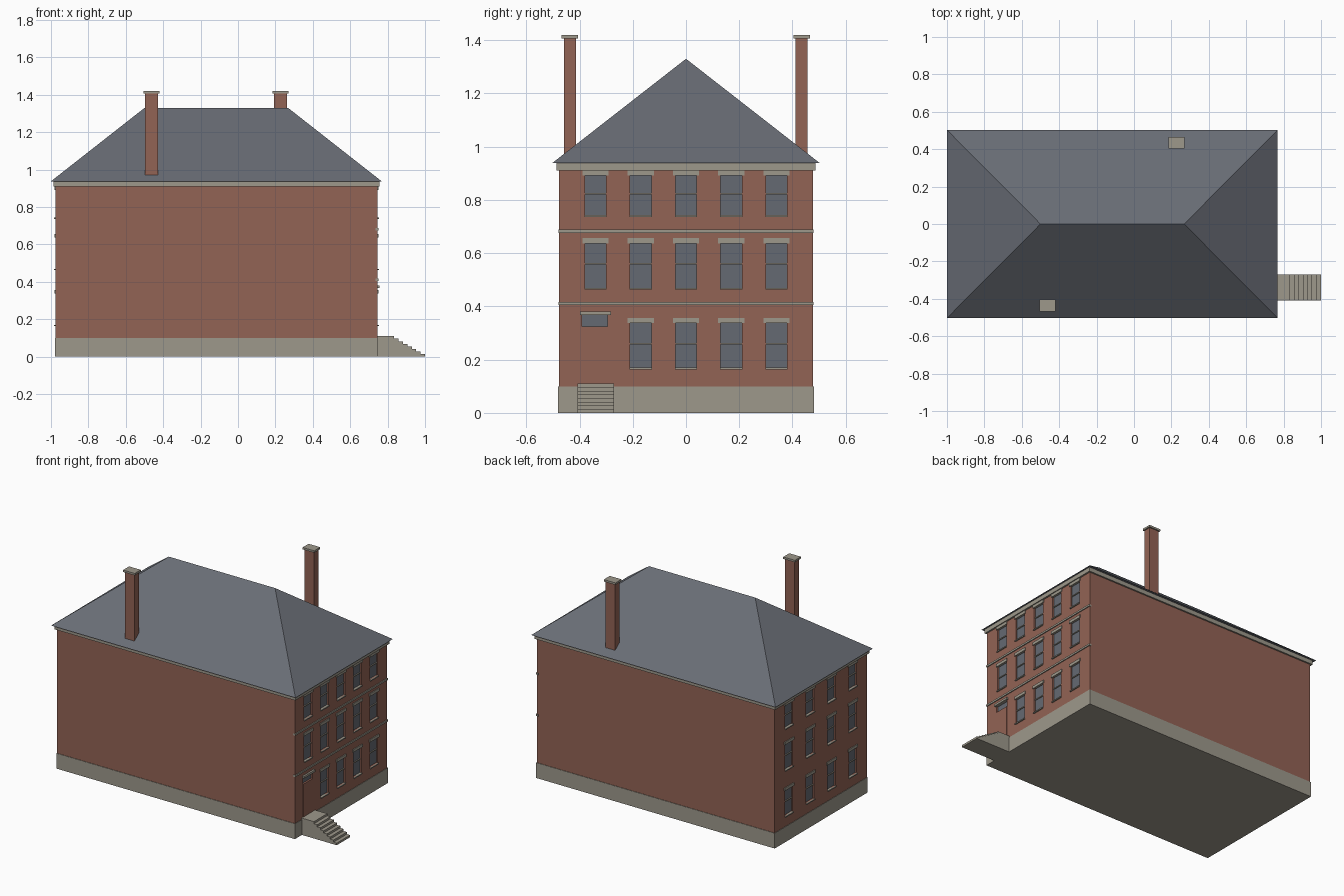
import bpy
import bmesh
from mathutils import Matrix, Vector

cube = bpy.data.objects.get("Cube")
if cube:
    bpy.data.objects.remove(cube, do_unlink=True)


def material(name, rgb):
    mat = bpy.data.materials.new(name)
    mat.use_nodes = True
    color = (*rgb, 1.0)
    mat.diffuse_color = color
    bsdf = mat.node_tree.nodes["Principled BSDF"]
    bsdf.inputs["Base Color"].default_value = color
    bsdf.inputs["Roughness"].default_value = 0.9
    return mat


BRICK = material("brick", (0.29, 0.125, 0.09))
STONE = material("stone", (0.34, 0.315, 0.26))
SLATE = material("slate", (0.14, 0.152, 0.178))
GLASS = material("window glass", (0.128, 0.143, 0.17))


def finish(name, bm, *mats):
    bmesh.ops.recalc_face_normals(bm, faces=bm.faces)
    mesh = bpy.data.meshes.new(name)
    bm.to_mesh(mesh)
    bm.free()
    for mat in mats:
        mesh.materials.append(mat)
    obj = bpy.data.objects.new(name, mesh)
    bpy.context.scene.collection.objects.link(obj)
    return obj


def boxes(name, mat, spans):
    """One object made of boxes, each given as (x span, y span, z span)."""
    bm = bmesh.new()
    for span in spans:
        lo, hi = (Vector(c) for c in zip(*span))
        place = Matrix.Translation((lo + hi) / 2) @ Matrix.Diagonal((*(hi - lo), 1))
        bmesh.ops.create_cube(bm, size=1, matrix=place)
    return finish(name, bm, mat)


def around(center, half):
    return (center - half, center + half)


# Main dimensions
LEFT, RIGHT, SIDE = -0.975, 0.745, 0.477
EAVE, RIDGE = 0.938, 1.33
RECESS = 0.01
ROWS = [(0.17, 0.337), (0.47, 0.637), (0.743, 0.892)]
ENTRY_Y = -0.34
FACADES = {
    "front": (RIGHT, 1, [-0.34, -0.17, 0, 0.17, 0.34]),
    "rear": (LEFT, -1, [-0.33, -0.11, 0.11, 0.33]),
}

# Window trim on both facades, and the openings to be cut
openings = []
for label, (wall_x, out, columns) in FACADES.items():
    def depth(inner, outer):
        return tuple(sorted((wall_x + out * inner, wall_x + out * outer)))

    lintels, sills, bars = [], [], []
    for row, (low, high) in enumerate(ROWS):
        for y in columns:
            if out > 0 and row == 0 and y == ENTRY_Y:
                continue
            openings.append((depth(-RECESS, 0.05), around(y, 0.04), (low, high)))
            lintels.append((depth(-0.012, 0.005), around(y, 0.049), (high, high + 0.019)))
            sills.append((depth(-0.012, 0.008), around(y, 0.042), (low - 0.007, low)))
            bars.append((depth(-0.012, -0.004), around(y, 0.04),
                         around((low + high) / 2 + 0.006, 0.003)))
    boxes(label + "_window_lintels", STONE, lintels)
    boxes(label + "_window_sills", STONE, sills)
    boxes(label + "_window_bars", STONE, bars)

# Entrance: transom light, hood and door leaf
openings.append(((RIGHT - RECESS, RIGHT + 0.05), around(-0.342, 0.048), (0.325, 0.367)))
boxes("entrance_hood", STONE, [((RIGHT - 0.01, RIGHT + 0.012), (-0.398, -0.282), (0.367, 0.381))])
boxes("entrance_door", BRICK, [((RIGHT - 0.01, RIGHT + 0.002), (-0.39, -0.294), (0.11, 0.325))])

# Brick walls with recessed panes
walls = boxes("walls", BRICK, [((LEFT, RIGHT), (-SIDE, SIDE), (0.09, 0.93))])
cutter = boxes("window_cutter", BRICK, openings)
cutter.hide_render = True
cut = walls.modifiers.new("openings", "BOOLEAN")
cut.operation = "DIFFERENCE"
cut.solver = "EXACT"
cut.object = cutter
graph = bpy.context.evaluated_depsgraph_get()
cut_mesh = bpy.data.meshes.new_from_object(walls.evaluated_get(graph))
walls.modifiers.clear()
walls.data = cut_mesh
bpy.data.objects.remove(cutter, do_unlink=True)
cut_mesh.materials.clear()
cut_mesh.materials.append(BRICK)
cut_mesh.materials.append(GLASS)
for face in cut_mesh.polygons:
    inset = LEFT + RECESS / 2 < face.center.x < RIGHT - RECESS / 2
    face.material_index = int(inset and abs(face.normal.x) > 0.9)

# Stone base, belts and cornice
boxes("foundation", STONE, [((LEFT - 0.003, RIGHT + 0.003), around(0, 0.48), (0, 0.1))])
boxes("belt_courses", STONE,
      [((RIGHT - 0.01, RIGHT + 0.006), around(0, 0.479), around(z, 0.006)) for z in (0.411, 0.682)])
boxes("cornice", STONE, [((LEFT - 0.011, RIGHT + 0.011), around(0, 0.487), (0.911, EAVE))])

# Hipped roof
bm = bmesh.new()
eaves = [bm.verts.new((x, y, EAVE)) for x, y in
         ((-1, -0.503), (0.768, -0.503), (0.768, 0.503), (-1, 0.503))]
ridge = [bm.verts.new((x, 0, RIDGE)) for x in (-0.5, 0.268)]
a, b, c, d = eaves
for corners in ((d, c, b, a), (a, b, ridge[1], ridge[0]), (c, d, ridge[0], ridge[1]),
                (b, c, ridge[1]), (d, a, ridge[0])):
    bm.faces.new(corners)
finish("hipped_roof", bm, SLATE)

# Chimneys with stone caps
for label, x, y in (("front", -0.462, -0.436), ("rear", 0.227, 0.434)):
    boxes(label + "_chimney", BRICK, [(around(x, 0.034), around(y, 0.023), (0.945, 1.41))])
    boxes(label + "_chimney_cap", STONE, [(around(x, 0.042), around(y, 0.031), (1.407, 1.42))])

# Entrance steps: a stepped side profile extruded across
STEPS, TOP, LANDING = 8, 0.11, 0.835
rise, tread = TOP / STEPS, (1 - LANDING) / (STEPS - 1)
profile = [(RIGHT - 0.01, 0), (RIGHT - 0.01, TOP)]
for i in range(STEPS):
    x = LANDING + i * tread
    profile += [(x, TOP - i * rise), (x, TOP - (i + 1) * rise)]
bm = bmesh.new()
side = bm.faces.new([bm.verts.new((x, -0.408, z)) for x, z in profile])
swept = bmesh.ops.extrude_face_region(bm, geom=[side], use_keep_orig=True)
bmesh.ops.translate(bm, vec=(0, 0.138, 0),
                    verts=[v for v in swept["geom"] if isinstance(v, bmesh.types.BMVert)])
finish("entrance_steps", bm, STONE)
